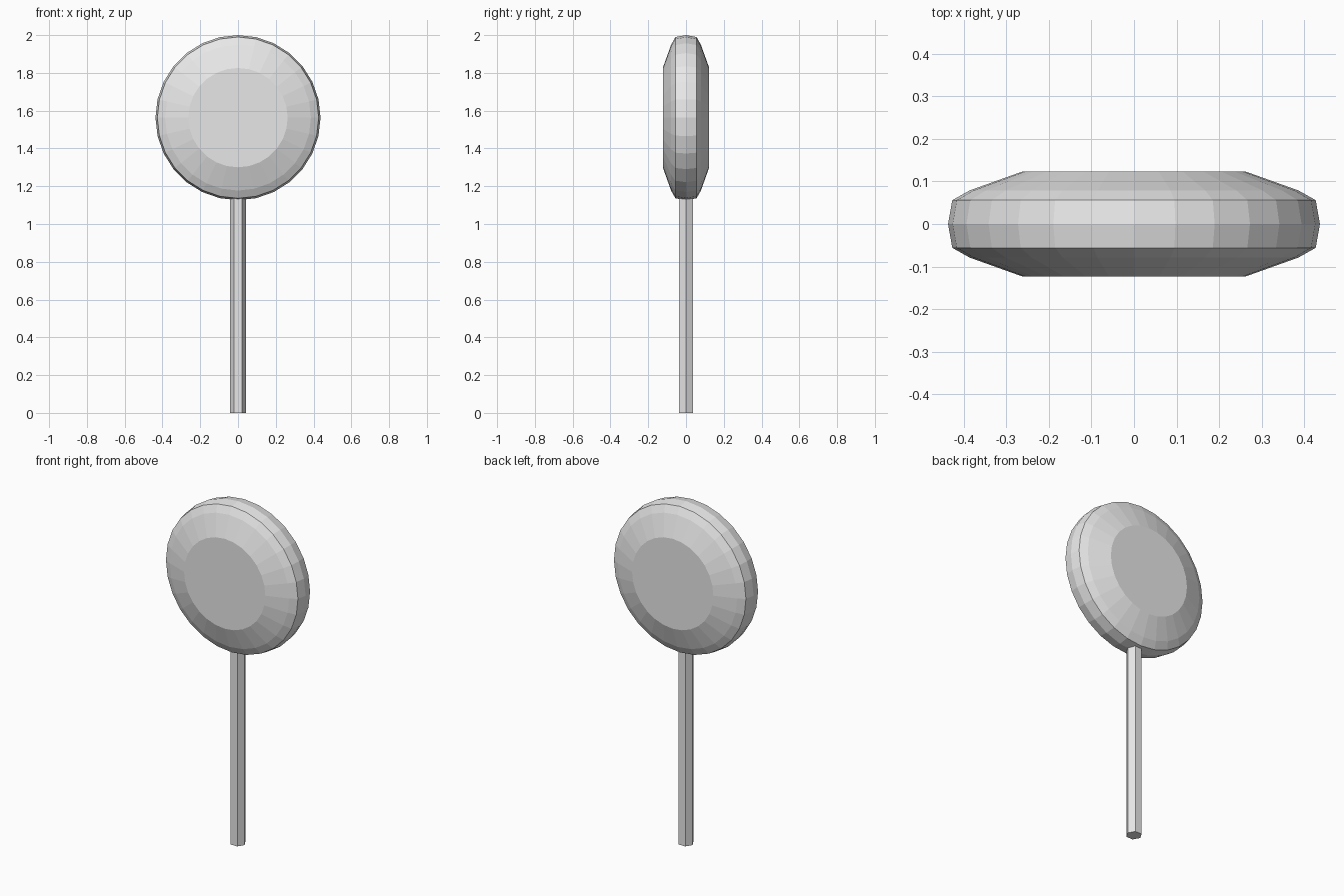
import bpy, bmesh
from math import radians
from mathutils import Matrix

if "Cube" in bpy.data.objects:
    bpy.data.objects.remove(bpy.data.objects["Cube"], do_unlink=True)


def make_material(name, color):
    mat = bpy.data.materials.new(name)
    mat.use_nodes = True
    mat.diffuse_color = color
    mat.node_tree.nodes["Principled BSDF"].inputs["Base Color"].default_value = color
    return mat


def lathe(name, profile, sides, mat, placement, start):
    """Build rings of (radius, height) along local z, skin them and cap both ends."""
    bm = bmesh.new()
    rings = []
    for radius, height in profile:
        turn = Matrix.Translation((0, 0, height)) @ Matrix.Rotation(start, 4, "Z")
        ring = bmesh.ops.create_circle(bm, segments=sides, radius=radius, matrix=turn)
        rings.append(ring["verts"])
    for low, high in zip(rings, rings[1:]):
        for i in range(sides):
            j = (i + 1) % sides
            bm.faces.new((low[i], low[j], high[j], high[i]))
    for cap in (rings[0], rings[-1]):
        bm.faces.new(cap)
    bmesh.ops.recalc_face_normals(bm, faces=bm.faces)
    bm.transform(placement)
    mesh = bpy.data.meshes.new(name)
    bm.to_mesh(mesh)
    bm.free()
    mesh.materials.append(mat)
    obj = bpy.data.objects.new(name, mesh)
    bpy.context.collection.objects.link(obj)
    return obj


grey = make_material("light grey", (0.8, 0.8, 0.8, 1))

# Round head: faceted disc with bevelled faces, axis along y
half = [(0.263, 0.123), (0.386, 0.079), (0.427, 0.056)]
profile = [(r, -h) for r, h in half] + [(0.437, 0)] + half[::-1]
upright = Matrix.Translation((0, 0, 1.563)) @ Matrix.Rotation(radians(90), 4, "X")
lathe("round_head", profile, 28, grey, upright, 0)

# Hexagonal stick with corners on the x axis, ending inside the head
lathe("stick", [(0.043, 0), (0.043, 1.2)], 6, grey, Matrix.Identity(4), radians(90))
